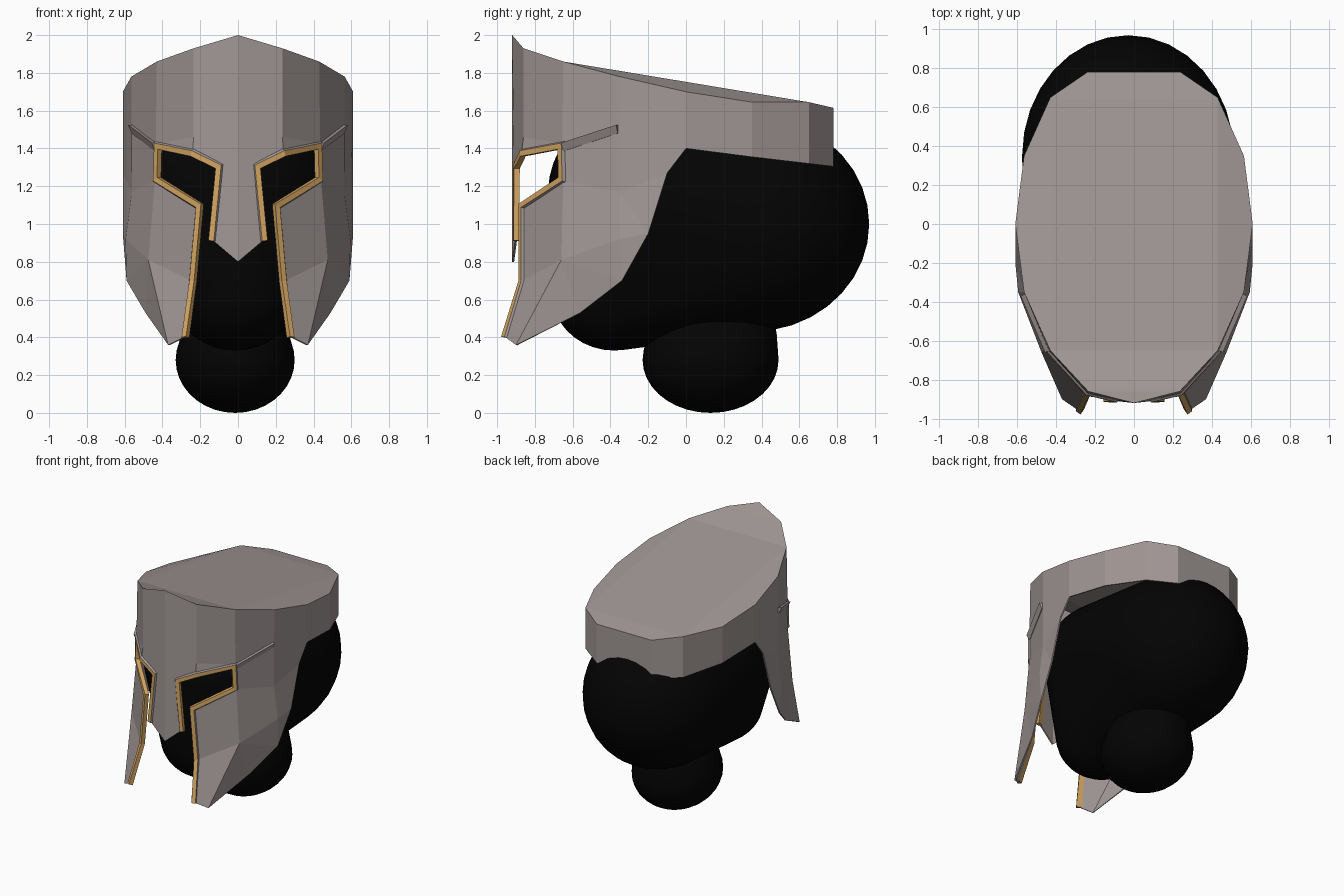
import bpy, bmesh
from mathutils import Vector

if "Cube" in bpy.data.objects:
    bpy.data.objects.remove(bpy.data.objects["Cube"], do_unlink=True)


def make_material(name, r, g, b):
    mat = bpy.data.materials.new(name)
    mat.use_nodes = True
    mat.diffuse_color = (r, g, b, 1)
    bsdf = mat.node_tree.nodes["Principled BSDF"]
    bsdf.inputs["Base Color"].default_value = (r, g, b, 1)
    bsdf.inputs["Roughness"].default_value = 0.7
    return mat


STEEL = make_material("warm grey steel", 0.355, 0.31, 0.30)
GOLD = make_material("gold trim", 0.66, 0.38, 0.12)
BLACK = make_material("matte black", 0.001, 0.001, 0.001)


def finish(name, bm, materials, mirrored=True):
    mesh = bpy.data.meshes.new(name)
    bm.to_mesh(mesh)
    bm.free()
    obj = bpy.data.objects.new(name, mesh)
    bpy.context.collection.objects.link(obj)
    for mat in materials:
        mesh.materials.append(mat)
    if mirrored:
        mirror = obj.modifiers.new("mirror", "MIRROR")
        mirror.use_clip = True
    return obj


# Named corners of the left half of the helmet shell
corners = {
    # rim of the crown, front to back
    "top_front": (0, -.92, 2), "top_brow": (.235, -.86, 1.93),
    "top_temple": (.43, -.65, 1.86), "top_side": (.565, -.35, 1.78),
    "top_ear": (.61, 0, 1.70), "top_rear": (.565, .35, 1.645),
    "top_corner": (.43, .65, 1.645), "top_back": (.24, .78, 1.615),
    # centre line of the crown
    "mid_brow": (0, -.86, 1.93), "mid_front": (0, -.65, 1.86),
    "mid_rear": (0, .65, 1.645), "mid_back": (0, .78, 1.615),
    # lower edge of the rear band
    "low_ear": (.61, 0, 1.40), "low_rear": (.565, .35, 1.355),
    "low_corner": (.43, .65, 1.32), "low_back": (.24, .78, 1.305),
    "low_mid": (0, .78, 1.305),
    # brow and nose guard
    "brow_high": (.235, -.86, 1.46), "brow_out": (.435, -.655, 1.425),
    "brow_mid": (.24, -.87, 1.385), "brow_in": (.09, -.905, 1.31),
    "nose_side": (.13, -.905, .91), "nose_tip": (0, -.92, .80),
    # cheek guard
    "eye_out": (.44, -.65, 1.23), "cheek_top": (.215, -.865, 1.09),
    "cheek_mid": (.25, -.865, .70), "cheek_tip": (.29, -.955, .40),
    "cheek_low": (.37, -.90, .36), "cheek_fold": (.475, -.66, .81),
    "jaw_front": (.49, -.56, .53), "jaw_side": (.59, -.34, .70),
    "side_mid": (.562, -.35, 1.17), "side_low": (.595, -.35, .92),
    "edge_high": (.61, -.10, 1.27), "edge_low": (.61, -.20, .95),
}
panels = [
    # front plate, brow and upper side
    "top_front top_brow brow_high brow_mid brow_in nose_side nose_tip",
    "top_brow top_temple brow_out brow_high",
    "brow_high brow_out brow_mid",
    "top_temple top_side side_mid eye_out brow_out",
    "top_side top_ear low_ear edge_high side_mid",
    "side_mid edge_high edge_low",
    # cheek guard
    "eye_out side_mid side_low cheek_fold",
    "side_mid edge_low side_low",
    "side_low edge_low jaw_side",
    "cheek_fold side_low jaw_side",
    "cheek_fold jaw_side jaw_front",
    "cheek_fold jaw_front cheek_low",
    "eye_out cheek_fold cheek_mid cheek_top",
    "cheek_mid cheek_fold cheek_low cheek_tip",
    # rear band
    "top_ear top_rear low_rear low_ear",
    "top_rear top_corner low_corner low_rear",
    "top_corner top_back low_back low_corner",
    "top_back mid_back low_mid low_back",
    # crown
    "top_front mid_brow top_brow",
    "top_brow mid_brow mid_front top_temple",
    "top_temple mid_front mid_rear top_corner",
    "top_temple top_corner top_rear top_ear top_side",
    "top_corner mid_rear mid_back top_back",
]

# Helmet shell
bm = bmesh.new()
verts = {key: bm.verts.new(co) for key, co in corners.items()}
for panel in panels:
    bm.faces.new([verts[key] for key in panel.split()])
bmesh.ops.recalc_face_normals(bm, faces=bm.faces)
bm.faces.ensure_lookup_table()
if bm.faces[0].normal.y > 0:
    bmesh.ops.reverse_faces(bm, faces=bm.faces)
shell = finish("helmet_shell", bm, [STEEL])
solid = shell.modifiers.new("thickness", "SOLIDIFY")
solid.thickness = 0.01
solid.offset = -1

# Temple ridge: a wedge that overhangs below, running back from the brow
bm = bmesh.new()
out = Vector((.022, -.010, 0))
front, rear = Vector((.435, -.65, 1.43)), Vector((.56, -.36, 1.525))
drop = Vector((0, 0, -.045))
ends = [[bm.verts.new(co) for co in (p - out, p + out, p + drop + out * .2, p + drop - out)]
        for p in (front, rear)]
for k in range(4):
    m = (k + 1) % 4
    bm.faces.new((ends[0][k], ends[0][m], ends[1][m], ends[1][k]))
for end in ends:
    bm.faces.new(end)
bmesh.ops.recalc_face_normals(bm, faces=bm.faces)
finish("temple_ridge", bm, [STEEL])

# Raised trim round the eye and cheek opening: a bevelled strip swept along the edge
path = [Vector(corners[key]) for key in (
    "nose_side", "brow_in", "brow_mid", "brow_out", "eye_out",
    "cheek_top", "cheek_mid", "cheek_tip")]
facing = [Vector(n).normalized() for n in (
    (.1, -1, 0), (.2, -1, 0), (.45, -.9, 0), (.7, -.7, 0), (.7, -.7, 0),
    (.5, -.9, 0), (.5, -.9, 0), (.6, -.8, .2))]
section = [(.026, -.02), (.026, .011), (-.003, .011), (-.017, -.012)]  # (inward, outward)
bm = bmesh.new()
rings = []
for i, (p, n) in enumerate(zip(path, facing)):
    before = (p - path[i - 1]).normalized() if i else (path[1] - p).normalized()
    after = (path[i + 1] - p).normalized() if i + 1 < len(path) else before
    tangent = (before + after).normalized()
    miter = 1 / max(tangent.dot(before), 0.6)
    inward = tangent.cross(n).normalized() * miter
    rings.append([bm.verts.new(p + inward * a + n * b) for a, b in section])
for r, s in zip(rings, rings[1:]):
    for k in range(4):
        m = (k + 1) % 4
        face = bm.faces.new((r[k], r[m], s[m], s[k]))
        face.material_index = 1 if k == 2 else 0   # outer bevel is steel
for end in (rings[0], rings[-1]):
    bm.faces.new(end)
bmesh.ops.recalc_face_normals(bm, faces=bm.faces)
finish("opening_trim", bm, [GOLD, STEEL])


# Rounded forms inside the helmet: a smooth skin stretched over ellipsoids
def skin_over(name, ellipsoids):
    ball = bmesh.new()
    bmesh.ops.create_uvsphere(ball, u_segments=32, v_segments=18, radius=1)
    bm = bmesh.new()
    for centre, radii in ellipsoids:
        for v in ball.verts:
            bm.verts.new([c + r * x for c, r, x in zip(centre, radii, v.co)])
    ball.free()
    bmesh.ops.convex_hull(bm, input=bm.verts)
    loose = [v for v in bm.verts if not v.link_faces]
    bmesh.ops.delete(bm, geom=loose, context="VERTS")
    for face in bm.faces:
        face.smooth = True
    finish(name, bm, [BLACK], mirrored=False)


skin_over("head", [
    ((-.03, .35, 1.0), (.545, .62, .57)),    # cranium
    ((-.03, -.25, 1.17), (.53, .48, .46)),   # face
    ((-.015, -.38, .63), (.33, .33, .30)),   # jaw
])
skin_over("neck", [
    ((-.015, .13, .28), (.315, .36, .28)),
    ((-.015, .14, .42), (.28, .34, .16)),
])
